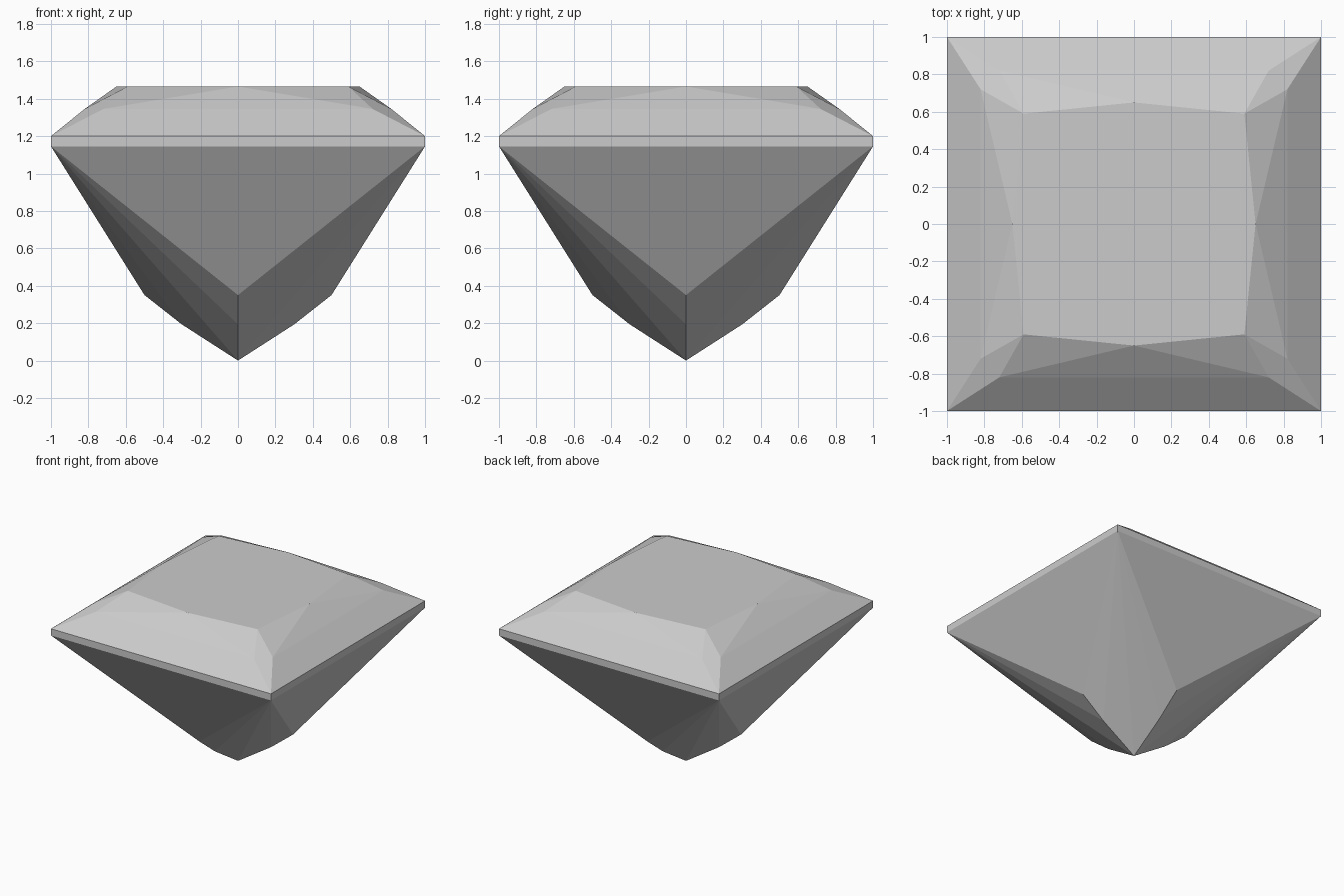
import bpy, bmesh
from math import pi
from mathutils import Matrix

if "Cube" in bpy.data.objects:
    bpy.data.objects.remove(bpy.data.objects["Cube"])

# Heights of the table, crown break, girdle and lowest tip
Z_TABLE, Z_BREAK, Z_TOP, Z_LOW = 1.465, 1.345, 1.20, 1.145

bm = bmesh.new()


def facet(rot, *points):
    bm.faces.new([bm.verts.new(rot @ Matrix.Translation(p).translation) for p in points])


# Centre line of one pavilion side, as (distance from axis, height)
keel = [(0.5, 0.35), (0.3, 0.193), (0, 0)]

for i in range(4):
    r = Matrix.Rotation(i * pi / 2, 3, 'Z')

    # Crown facets
    left, right = (-1, -1, Z_TOP), (1, -1, Z_TOP)
    bl, br = (-0.72, -0.82, Z_BREAK), (0.72, -0.82, Z_BREAK)
    tl, tr, mid = (-0.59, -0.59, Z_TABLE), (0.59, -0.59, Z_TABLE), (0, -0.65, Z_TABLE)
    facet(r, left, right, br, bl)
    facet(r, bl, br, mid)
    facet(r, br, tr, mid)
    facet(r, bl, mid, tl)
    facet(r, right, (0.82, -0.72, Z_BREAK), tr, br)

    # Girdle band
    gl, gr = (-1, -1, Z_LOW), (1, -1, Z_LOW)
    facet(r, gl, gr, right, left)

    # Pavilion main facet and chevron facets
    facet(r, gl, (0, -keel[0][0], keel[0][1]), gr)
    for (d0, z0), (d1, z1) in zip(keel, keel[1:]):
        facet(r, gl, (0, -d1, z1), (0, -d0, z0))
        facet(r, gr, (0, -d0, z0), (0, -d1, z1))

# Weld facets, then close the flat table
bmesh.ops.remove_doubles(bm, verts=bm.verts[:], dist=0.0005)
bmesh.ops.holes_fill(bm, edges=[e for e in bm.edges if e.is_boundary], sides=0)
bmesh.ops.recalc_face_normals(bm, faces=bm.faces[:])

mesh = bpy.data.meshes.new("cut_gem")
bm.to_mesh(mesh)
bm.free()
gem = bpy.data.objects.new("cut_gem", mesh)
bpy.context.collection.objects.link(gem)
